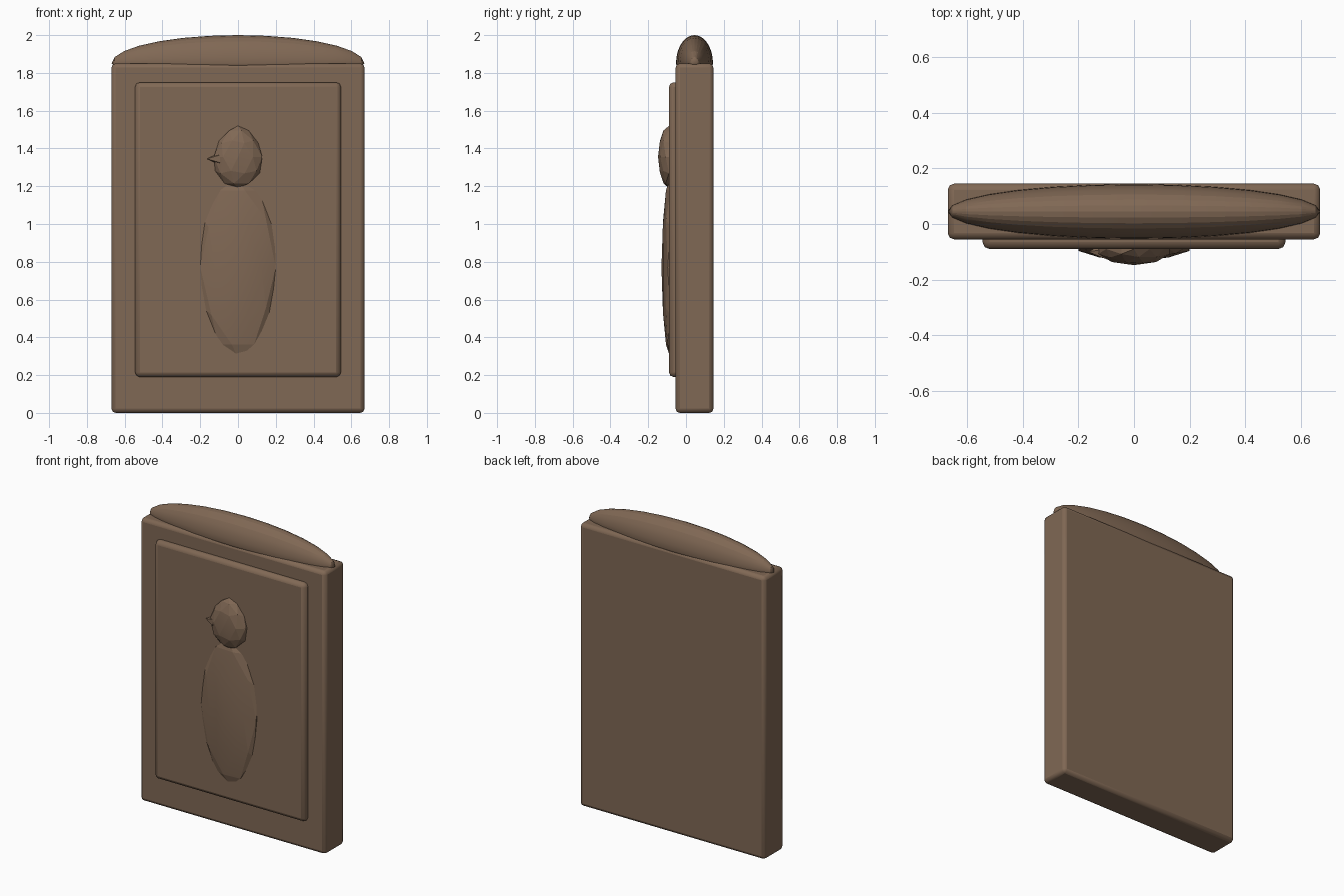
import bpy
import math

cube = bpy.data.objects.get("Cube")
if cube:
    bpy.data.objects.remove(cube, do_unlink=True)

# One brown stone colour for everything
stone = bpy.data.materials.new("brown_stone")
stone.use_nodes = True
color = (0.216, 0.138, 0.089, 1)
stone.diffuse_color = color
stone.node_tree.nodes["Principled BSDF"].inputs["Base Color"].default_value = color


def finish(name, angle):
    obj = bpy.context.object
    obj.name = name
    obj.data.materials.append(stone)
    bpy.ops.object.transform_apply(location=False, rotation=True, scale=True)
    bpy.ops.object.shade_smooth_by_angle(angle=math.radians(angle))
    return obj


def block(name, low, high, bevel):
    """Bevelled box between two corners."""
    bpy.ops.mesh.primitive_cube_add(size=1, location=[(a + b) / 2 for a, b in zip(low, high)])
    bpy.context.object.scale = [b - a for a, b in zip(low, high)]
    obj = finish(name, 25)
    mod = obj.modifiers.new("Rounded edges", "BEVEL")
    mod.width = bevel
    mod.segments = 2
    return obj


def boulder(name, center, radii, detail, angle):
    """Faceted ellipsoid."""
    bpy.ops.mesh.primitive_ico_sphere_add(subdivisions=detail, radius=1, location=center)
    bpy.context.object.scale = radii
    return finish(name, angle)


# Slab and raised front panel
block("slab", (-0.67, -0.055, 0), (0.67, 0.145, 1.85), 0.022)
block("front_panel", (-0.545, -0.09, 0.19), (0.545, 0, 1.75), 0.025)

# Rounded crown sunk into the slab top
bpy.ops.mesh.primitive_uv_sphere_add(segments=28, ring_count=14, radius=1, location=(0, 0.045, 1.85))
bpy.context.object.rotation_euler.y = math.pi / 2
bpy.ops.object.transform_apply(location=False)
bpy.context.object.scale = (0.67, 0.098, 0.15)
crown = finish("crown", 12)
# Squarer shoulders, kept off the slab corners
for v in crown.data.vertices:
    if v.co.z < 0:
        v.co.z *= 0.3

# Relief bird: long body, head and a small beak facing the right
body = boulder("bird_body", (0, -0.082, 0.77), (0.21, 0.048, 0.48), 2, 8)
for v in body.data.vertices:
    v.co.x *= 1 + 0.12 * v.co.z
head = boulder("bird_head", (0, -0.09, 1.355), (0.135, 0.058, 0.165), 2, 8)
for v in head.data.vertices:
    if v.co.z > 0:
        v.co.x *= 1 - 1.5 * v.co.z
bpy.ops.mesh.primitive_cone_add(vertices=5, radius1=0.035, depth=0.07,
                                location=(-0.13, -0.1, 1.345), rotation=(0, -math.pi / 2, 0))
finish("bird_beak", 8)
